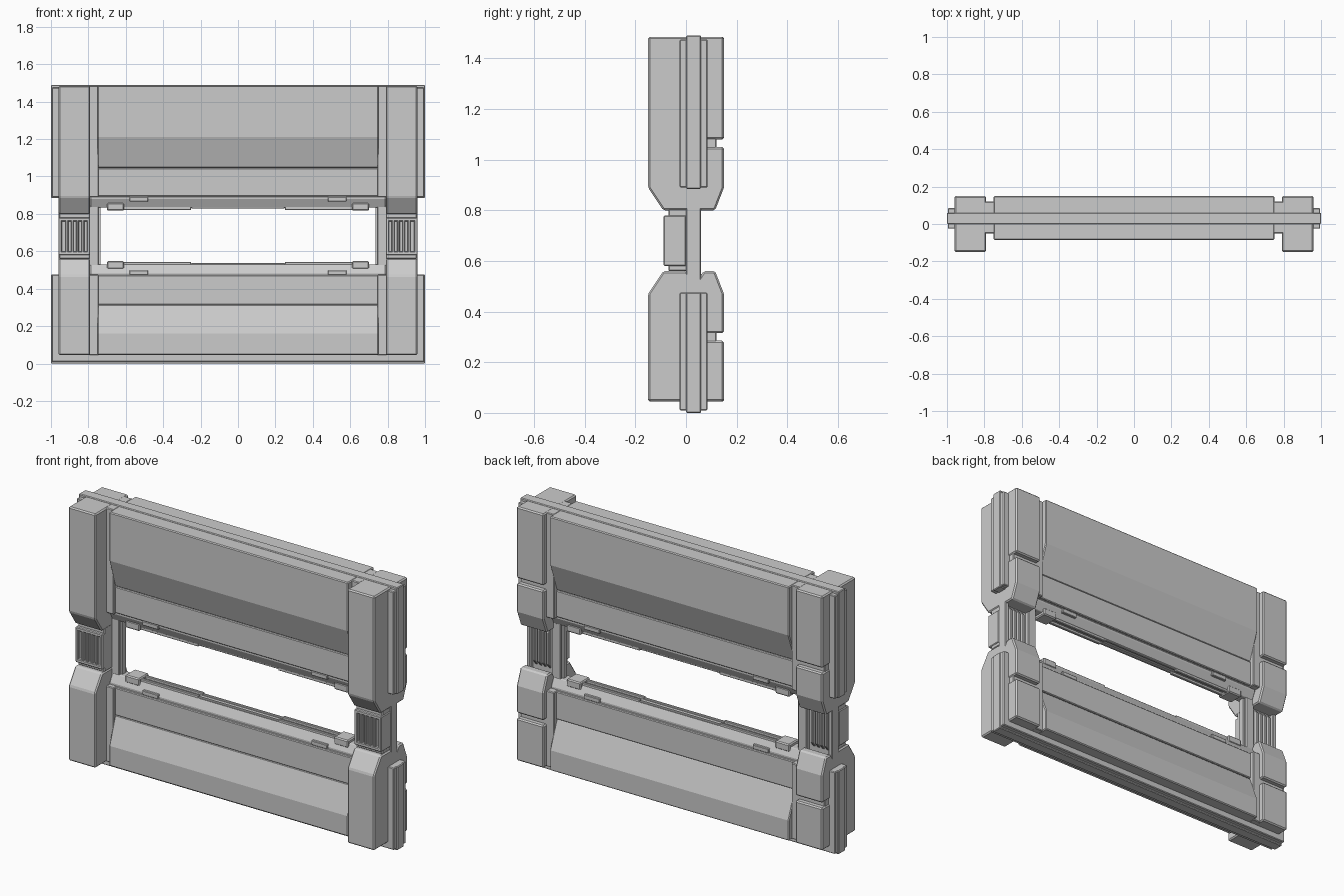
import bpy, bmesh


def prism(name, profile, x0, x1, mirror=False, bevel=0.005):
    """Extrude a (y, z) profile from x0 to x1, with optional bevel and x mirror."""
    bm = bmesh.new()
    face = bm.faces.new([bm.verts.new((x0, y, z)) for y, z in profile])
    ext = bmesh.ops.extrude_face_region(bm, geom=[face])["geom"]
    moved = [v for v in ext if isinstance(v, bmesh.types.BMVert)]
    bmesh.ops.translate(bm, verts=moved, vec=(x1 - x0, 0, 0))
    bmesh.ops.recalc_face_normals(bm, faces=bm.faces[:])
    mesh = bpy.data.meshes.new(name)
    bm.to_mesh(mesh)
    bm.free()
    ob = bpy.data.objects.new(name, mesh)
    bpy.context.collection.objects.link(ob)
    if bevel:
        mod = ob.modifiers.new("edge_bevel", 'BEVEL')
        mod.width, mod.segments, mod.limit_method = bevel, 1, 'ANGLE'
    if mirror:
        ob.modifiers.new("mirror", 'MIRROR')
    return ob


def box(name, x0, x1, y0, y1, z0, z1, mirror=False, bevel=0.004):
    return prism(name, [(y0, z0), (y1, z0), (y1, z1), (y0, z1)], x0, x1, mirror, bevel)


# Core slabs and the thicker flanges around them
box("upper_core", -1, 1, 0, 0.06, 0.885, 1.49)
box("lower_core", -1, 1, 0, 0.06, 0, 0.475)
box("upper_flange", -0.995, 0.995, -0.025, 0.085, 0.89, 1.475)
box("lower_flange", -0.995, 0.995, -0.025, 0.085, 0.01, 0.475)

# Panels: flat outer face, sloping in to a recessed strip next to the opening
prism("upper_panel", [(-0.085, 1.485), (-0.085, 1.21), (-0.032, 1.045), (0.09, 1.045),
                      (0.15, 1.21), (0.15, 1.485)], -0.75, 0.75)
prism("lower_panel", [(-0.085, 0.045), (-0.085, 0.16), (-0.032, 0.315), (0.09, 0.315),
                      (0.15, 0.16), (0.15, 0.045)], -0.75, 0.75)
box("upper_strip", -0.75, 0.75, -0.036, 0.096, 0.895, 1.045)
box("lower_strip", -0.75, 0.75, -0.036, 0.096, 0.315, 0.472)

# Groove floors between panels and pillars, also behind the rear pillar gaps
box("upper_groove_floor", 0.745, 0.80, -0.05, 0.12, 0.89, 1.485, True)
box("lower_groove_floor", 0.745, 0.80, -0.05, 0.12, 0.045, 0.475, True)
box("upper_pillar_core", 0.79, 0.955, -0.05, 0.12, 0.90, 1.48, True)
box("lower_pillar_core", 0.79, 0.955, -0.05, 0.12, 0.05, 0.46, True)

# Corner pillars, chamfered towards the opening, split in two at the rear
prism("upper_front_pillar", [(-0.15, 1.485), (-0.15, 0.89), (-0.09, 0.80), (0.03, 0.80),
                             (0.03, 1.485)], 0.79, 0.96, True, 0.007)
prism("lower_front_pillar", [(-0.15, 0.045), (-0.15, 0.47), (-0.09, 0.56), (0.0, 0.56),
                             (0.03, 0.53), (0.03, 0.045)], 0.79, 0.96, True, 0.007)
prism("upper_rear_block", [(0.03, 1.05), (0.15, 1.05), (0.15, 0.89), (0.115, 0.80),
                           (0.03, 0.80)], 0.79, 0.96, True, 0.007)
prism("lower_rear_block", [(0.03, 0.315), (0.15, 0.315), (0.15, 0.47), (0.115, 0.56),
                           (0.07, 0.56), (0.03, 0.50)], 0.79, 0.96, True, 0.007)
box("upper_rear_pillar", 0.79, 0.96, 0.03, 0.15, 1.08, 1.485, True, 0.007)
box("lower_rear_pillar", 0.79, 0.96, 0.03, 0.15, 0.045, 0.285, True, 0.007)

# Window posts: back plate, rims and inner jamb
box("post_plate", 0.77, 0.95, 0, 0.035, 0.46, 0.90, True)
box("post_outer_rim", 0.935, 0.96, 0, 0.06, 0.46, 0.90, True)
box("post_inner_rim", 0.775, 0.80, 0, 0.06, 0.46, 0.90, True)
box("jamb_front", 0.745, 0.79, 0, 0.018, 0.50, 0.86, True)
box("jamb_rear", 0.745, 0.79, 0.042, 0.06, 0.50, 0.86, True)
box("jamb_channel", 0.735, 0.79, 0.016, 0.044, 0.50, 0.86, True, 0)

# Ribbed grip blocks on the front of the posts
box("grip_base", 0.79, 0.955, -0.07, 0.01, 0.56, 0.81, True)
box("grip_top_lip", 0.79, 0.96, -0.088, 0, 0.76, 0.78, True)
box("grip_bottom_lip", 0.79, 0.96, -0.088, 0, 0.58, 0.60, True)
for side, x in (("inner", 0.79), ("outer", 0.942)):
    box(f"grip_{side}_edge", x, x + 0.018, -0.088, 0, 0.58, 0.78, True)
for i in range(4):
    x = 0.822 + i * 0.0285
    box(f"grip_rib_{i}", x, x + 0.015, -0.088, -0.06, 0.59, 0.77, True)
    prism(f"rear_rib_{i}", [(0.03, 0.56), (0.035, 0.56), (0.058, 0.59), (0.058, 0.77),
                            (0.035, 0.80), (0.03, 0.80)], x, x + 0.015, True, 0.003)

# Sill and header: sloped sides with a channel between two rails
for name, edge, lip in (("sill", 0.465, 0.53), ("header", 0.90, 0.835)):
    d = 1 if lip > edge else -1
    prism(name, [(-0.022, edge), (-0.022, edge + d * 0.02), (0.0, lip), (0.06, lip),
                 (0.082, edge + d * 0.02), (0.082, edge)], -0.79, 0.79, False, 0.003)
    for pos, y in (("front", 0.002), ("rear", 0.042)):
        a, b = sorted((lip - d * 0.01, lip + d * 0.014))
        box(f"{name}_{pos}_rail", 0.25, 0.69, y, y + 0.016, a, b, True, 0.003)
        a, b = sorted((lip - d * 0.01, lip + d * 0.007))
        box(f"{name}_{pos}_middle_rail", -0.25, 0.25, y, y + 0.016, a, b, False, 0.003)
    # Small latch tabs and corner brackets on both faces
    a, b = sorted((edge + d * 0.008, edge + d * 0.033))
    box(f"{name}_tab", 0.48, 0.58, -0.03, 0.09, a, b, True, 0.003)
    a, b = sorted((edge + d * 0.04, lip + d * 0.018))
    box(f"{name}_bracket", 0.61, 0.70, -0.014, 0.074, a, b, True, 0.006)
